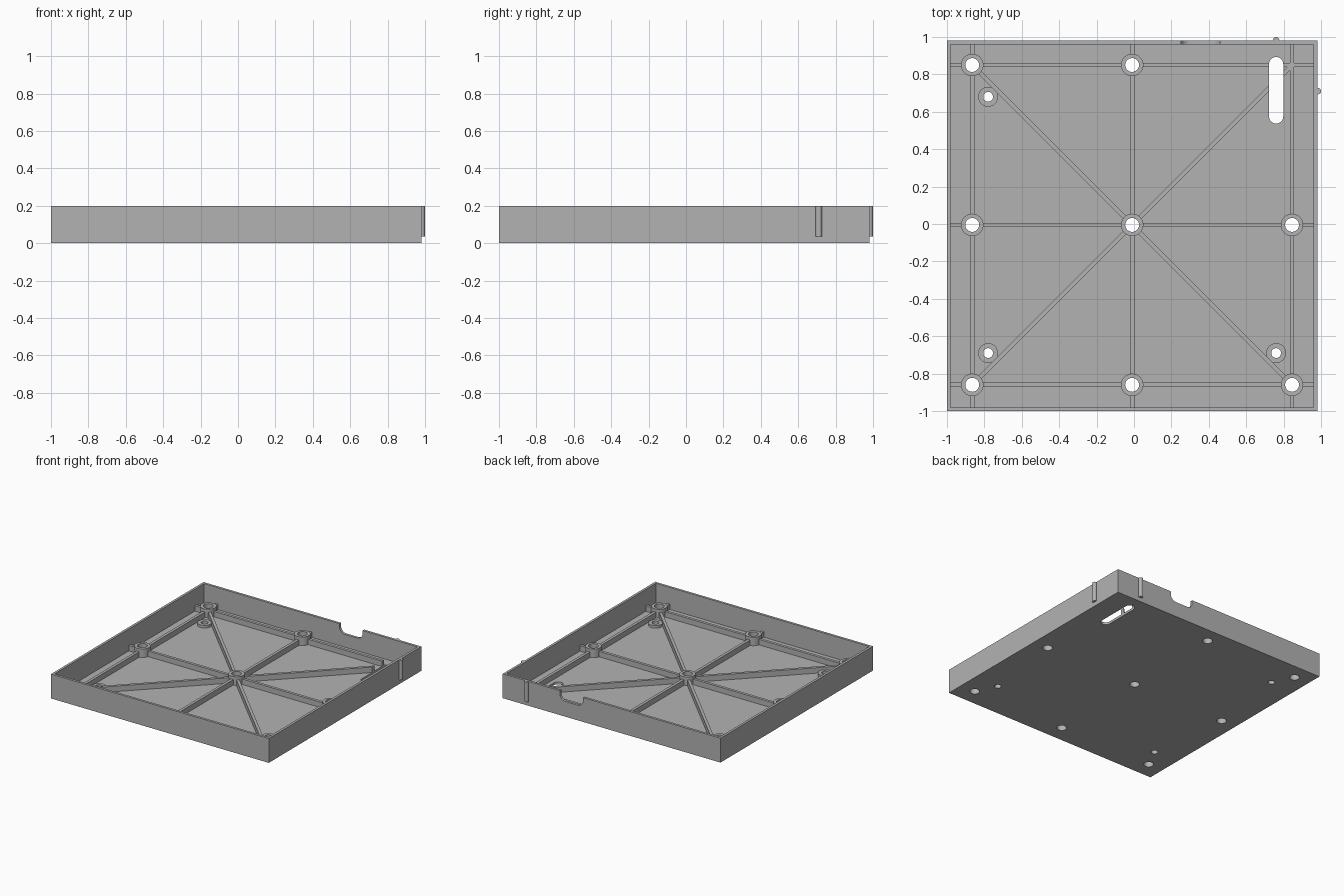
import bpy, math
from mathutils import Vector

if "Cube" in bpy.data.objects:
    bpy.data.objects.remove(bpy.data.objects["Cube"])

grey = bpy.data.materials.new("plain grey")
grey.diffuse_color = (0.45, 0.45, 0.45, 1)
grey.use_nodes = True
grey.node_tree.nodes["Principled BSDF"].inputs["Base Color"].default_value = grey.diffuse_color

LO, HI, TOP = -1.0, 0.98, 0.2
WALL, FLOOR = 0.02, 0.02
RIB_W, RIB_TOP, BOSS_TOP, SMALL_TOP = 0.023, 0.065, 0.09, 0.042
MID = (LO + HI) / 2
GX = (-0.865, MID, 0.845)
GY = (-0.86, -0.005, 0.85)


def prism(name, outline, z0, z1, upright=False):
    """Extrude a closed outline along z, or along y when upright."""
    n = len(outline)
    place = (lambda a, b, c: (a, c, b)) if upright else (lambda a, b, c: (a, b, c))
    verts = [place(a, b, c) for c in (z0, z1) for a, b in outline]
    faces = [list(range(n))[::-1], list(range(n, 2 * n))]
    faces += [(i, (i + 1) % n, n + (i + 1) % n, n + i) for i in range(n)]
    if upright:
        faces = [list(f)[::-1] for f in faces]
    me = bpy.data.meshes.new(name)
    me.from_pydata(verts, [], faces)
    me.materials.append(grey)
    ob = bpy.data.objects.new(name, me)
    bpy.context.collection.objects.link(ob)
    return ob


def arc(x, y, r, a0, a1, n):
    return [(x + r * math.cos(math.radians(a0 + (a1 - a0) * i / n)),
             y + r * math.sin(math.radians(a0 + (a1 - a0) * i / n))) for i in range(n + 1)]


def circle(x, y, r, n=40):
    return arc(x, y, r, 0, 360, n)[:-1]


def rect(x0, y0, x1, y1):
    return [(x0, y0), (x1, y0), (x1, y1), (x0, y1)]


def bar(p, q):
    """Outline of a rib running from p to q."""
    p, q = Vector(p), Vector(q)
    d = (q - p).normalized() * RIB_W / 2
    s = Vector((-d.y, d.x))
    return [tuple(v) for v in (p - s, q - s, q + s, p + s)]


def cut(ob, cutters):
    for c in cutters:
        m = ob.modifiers.new(c.name, 'BOOLEAN')
        m.operation, m.object, m.solver = 'DIFFERENCE', c, 'EXACT'


# Cutters: cavity, wall notch, cable slot and screw holes
cavity = prism("cavity_cutter", rect(LO + WALL, LO + WALL, HI - WALL, HI - WALL), FLOOR, 0.3)
notch = prism("notch_cutter", [(0.46, 0.3), (0.25, 0.3)]
              + arc(0.30, 0.175, 0.05, 180, 270, 8) + arc(0.41, 0.175, 0.05, 270, 360, 8),
              0.93, 1.05, upright=True)
slot = prism("slot_cutter", arc(0.76, 0.855, 0.038, 0, 180, 16)
             + arc(0.76, 0.575, 0.038, 180, 360, 16), -0.1, 0.3)
big = [(x, y) for x in GX for y in GY if (x, y) != (GX[2], GY[2])]
small = [(-0.78, 0.68), (-0.78, -0.69), (0.76, -0.69)]
big_holes = [prism("screw_hole_cutter", circle(x, y, 0.037), -0.1, 0.3) for x, y in big]
small_holes = [prism("pin_hole_cutter", circle(x, y, 0.026), -0.1, 0.3) for x, y in small]
helpers = [cavity, notch, slot] + big_holes + small_holes

# Open tray with notch, slot and holes
tray = prism("tray", rect(LO, LO, HI, HI), 0, TOP)
cut(tray, helpers)

# Stiffening ribs: grid lines and diagonals
lines = [((x, LO + 0.01), (x, HI - 0.01)) for x in GX]
lines += [((LO + 0.01, y), (HI - 0.01, y)) for y in GY]
lines += [((GX[0], GY[0]), (GX[2], GY[2])), ((GX[0], GY[2]), (GX[2], GY[0]))]
ribs = [prism("rib", bar(p, q), 0.008, RIB_TOP) for p, q in lines]
for r in ribs:
    cut(r, [slot] + big_holes)

# Screw bosses and low pin bosses
bosses = []
for (x, y), hole in zip(big, big_holes):
    bosses.append(prism("screw_boss", circle(x, y, 0.06), 0.008, BOSS_TOP))
    cut(bosses[-1], [hole])
for (x, y), hole in zip(small, small_holes):
    bosses.append(prism("pin_boss", circle(x, y, 0.053), 0.008, SMALL_TOP))
    cut(bosses[-1], [hole])

# Round alignment beads on the outer walls
beads = [prism("bead", circle(x, y, 0.017, 24), 0.035, TOP - 0.001)
         for x, y in ((0.983, 0.71), (0.76, 0.983))]

# Apply the cuts, then hide the cutters and smooth the round parts
parts = [tray] + ribs + bosses + beads
bpy.context.view_layer.update()
deps = bpy.context.evaluated_depsgraph_get()
done = [(ob, bpy.data.meshes.new_from_object(ob.evaluated_get(deps))) for ob in parts]
for ob, me in done:
    ob.modifiers.clear()
    ob.data = me
for h in helpers:
    bpy.data.objects.remove(h)
for ob in parts:
    ob.select_set(True)
bpy.context.view_layer.objects.active = tray
bpy.ops.object.shade_smooth_by_angle(angle=math.radians(30))
